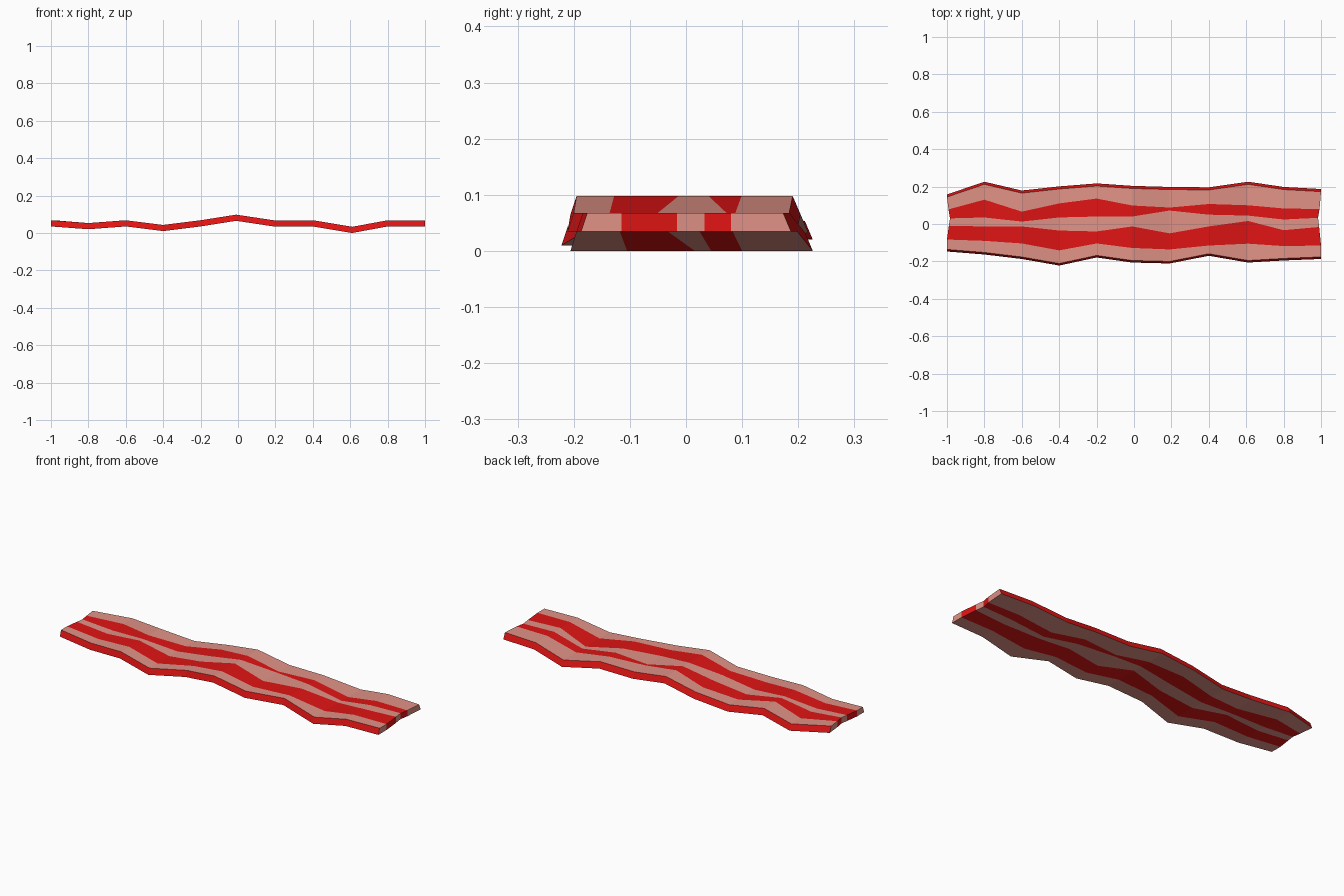
import bpy, bmesh

if "Cube" in bpy.data.objects:
    bpy.data.objects.remove(bpy.data.objects["Cube"])

# Stations along the strip: x, underside height, then six edge/stripe positions across y
STATIONS = [
    (-1.00, .035, (-.147, -.083, -.010, .030, .078, .158)),
    (-0.80, .020, (-.163, -.090, -.013, .035, .130, .226)),
    (-0.60, .035, (-.187, -.104, -.013, .013, .066, .179)),
    (-0.40, .010, (-.222, -.141, -.035, .035, .110, .201)),
    (-0.20, .035, (-.179, -.104, -.040, .040, .136, .217)),
    (-0.01, .065, (-.206, -.128, -.013, .040, .099, .204)),
    (0.19, .035, (-.211, -.136, -.050, .072, .088, .198)),
    (0.40, .035, (-.170, -.115, -.013, .050, .107, .196)),
    (0.61, .000, (-.206, -.105, .016, .045, .100, .226)),
    (0.80, .035, (-.195, -.118, -.033, .024, .083, .198)),
    (1.00, .035, (-.187, -.115, -.016, .033, .080, .187)),
]
THICK = 0.033
BEVEL = (0.011, 0, 0, 0, 0, -0.014)      # top rim sits inside the bottom rim
END_INSET = (0, 0, .010, .016, .008, 0)  # slightly concave ends
MEAT, FAT = 0, 1
STRIPES = (FAT, MEAT, FAT, MEAT, FAT)


def material(name, color):
    m = bpy.data.materials.new(name)
    m.diffuse_color = color
    m.use_nodes = True
    m.node_tree.nodes["Principled BSDF"].inputs["Base Color"].default_value = m.diffuse_color
    return m


bm = bmesh.new()
bottom, top = [], []
for i, (x, z, ys) in enumerate(STATIONS):
    side = 1 if i == 0 else -1 if i == len(STATIONS) - 1 else 0
    xs = [x + side * d for d in END_INSET]
    bottom.append([bm.verts.new((a, y, z)) for a, y in zip(xs, ys)])
    top.append([bm.verts.new((a, y + b, z + THICK)) for a, y, b in zip(xs, ys, BEVEL)])


def face(mat, *verts):
    bm.faces.new(verts).material_index = mat


# Striped top and underside, red rims
for i in range(len(STATIONS) - 1):
    t, u, b, c = top[i], top[i + 1], bottom[i], bottom[i + 1]
    for j, mat in enumerate(STRIPES):
        face(mat, t[j], u[j], u[j + 1], t[j + 1])
        face(mat, b[j], b[j + 1], c[j + 1], c[j])
    face(MEAT, b[0], c[0], u[0], t[0])
    face(MEAT, b[5], t[5], u[5], c[5])

# Striped end caps
for j, mat in enumerate(STRIPES):
    face(mat, bottom[0][j], top[0][j], top[0][j + 1], bottom[0][j + 1])
    face(mat, bottom[-1][j], bottom[-1][j + 1], top[-1][j + 1], top[-1][j])

bmesh.ops.recalc_face_normals(bm, faces=bm.faces)
mesh = bpy.data.meshes.new("bacon_strip")
bm.to_mesh(mesh)
bm.free()
mesh.materials.append(material("meat_red", (0.75, 0.007, 0.007, 1)))
mesh.materials.append(material("fat_pink", (0.75, 0.29, 0.24, 1)))
bpy.context.collection.objects.link(bpy.data.objects.new("bacon_strip", mesh))
